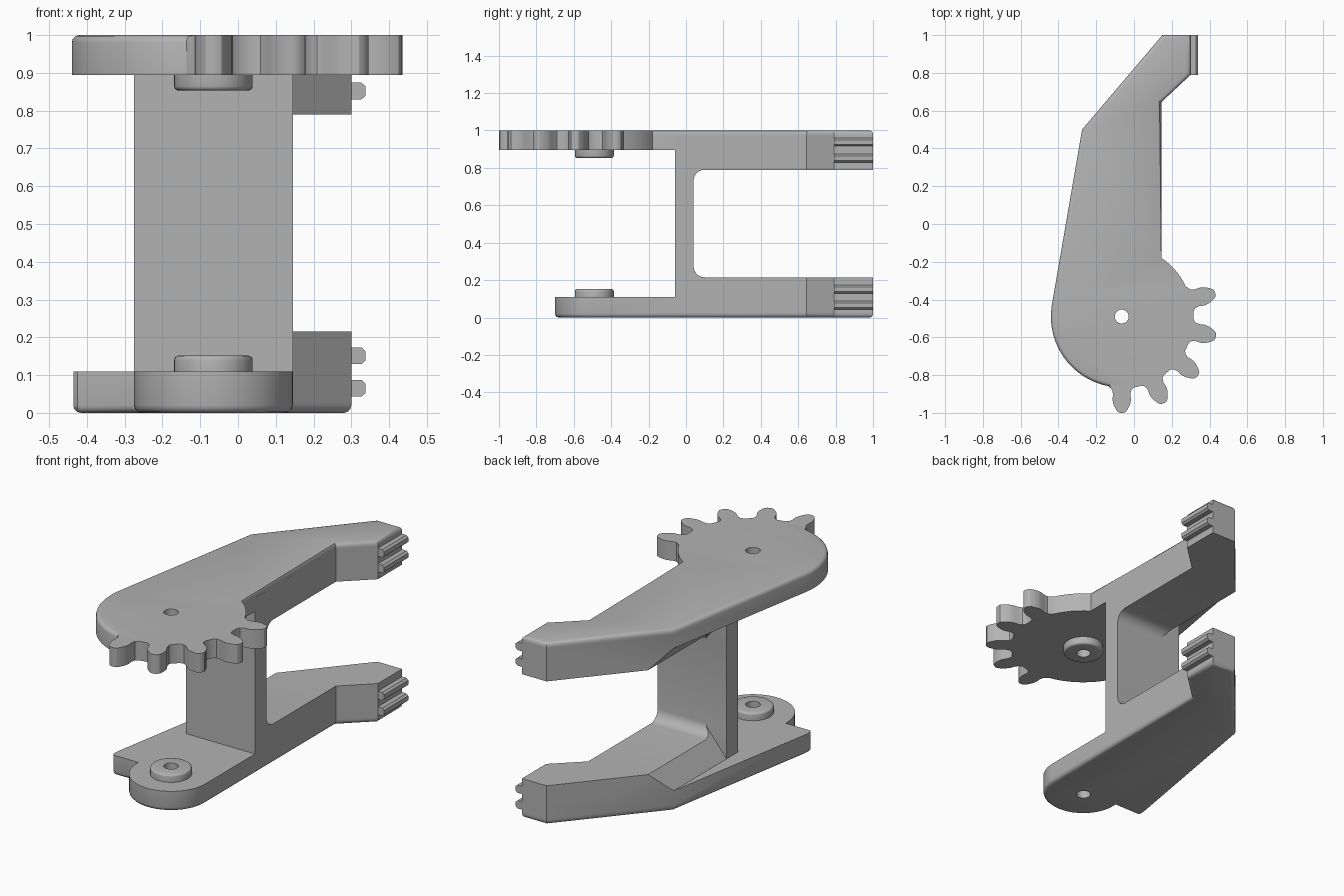
import bpy, bmesh
from math import sin, cos, pi, radians, degrees, atan2, hypot

if "Cube" in bpy.data.objects:
    bpy.data.objects.remove(bpy.data.objects["Cube"], do_unlink=True)

grey = bpy.data.materials.new("plain grey")
grey.use_nodes = True
colour = (0.45, 0.45, 0.45, 1)
grey.diffuse_color = colour
grey.node_tree.nodes["Principled BSDF"].inputs["Base Color"].default_value = colour

CX, CY = -0.065, -0.49      # pivot axis
RG, RB = 0.375, 0.21        # gear root radius, lower round end radius
PLACE = {"x": lambda u, v, t: (t, u, v),
         "y": lambda u, v, t: (u, t, v),
         "z": lambda u, v, t: (u, v, t)}


def prism(name, outline, axis, lo, hi, soft=None, size=0.02):
    """Extrude an outline along an axis; soft picks the edges to round."""
    bm = bmesh.new()
    verts = [bm.verts.new(PLACE[axis](u, v, lo)) for u, v in outline]
    face = bm.faces.new(verts)
    top = bmesh.ops.extrude_face_region(bm, geom=[face])["geom"]
    shift = PLACE[axis](0, 0, hi - lo)
    bmesh.ops.translate(bm, vec=shift, verts=[g for g in top if isinstance(g, bmesh.types.BMVert)])
    bmesh.ops.recalc_face_normals(bm, faces=bm.faces)
    if soft:
        edges = [e for e in bm.edges if soft(e)]
        bmesh.ops.bevel(bm, geom=edges, offset=size, segments=3, profile=0.5, affect="EDGES")
    mesh = bpy.data.meshes.new(name)
    bm.to_mesh(mesh)
    bm.free()
    mesh.materials.append(grey)
    obj = bpy.data.objects.new(name, mesh)
    bpy.context.collection.objects.link(obj)
    return obj


def combine(obj, other, operation, keep=False):
    """Apply a boolean and drop the helper object."""
    mod = obj.modifiers.new("combine", "BOOLEAN")
    mod.operation, mod.solver, mod.object = operation, "EXACT", other
    bpy.context.view_layer.objects.active = obj
    bpy.ops.object.modifier_apply(modifier=mod.name)
    if not keep:
        bpy.data.objects.remove(other, do_unlink=True)


def arc(cx, cy, r, start, end, n):
    return [(cx + r * cos(a), cy + r * sin(a))
            for a in (radians(start + (end - start) * i / n) for i in range(n + 1))]


def level(z):
    return lambda e: all(abs(v.co.z - z) < 1e-4 for v in e.verts)


def smooth_top(e):
    """Outer top edges apart from the toothed sector."""
    mid = (e.verts[0].co + e.verts[1].co) / 2
    dx, dy = mid.x - CX, mid.y - CY
    toothed = hypot(dx, dy) < 0.53 and -99 < degrees(atan2(dy, dx)) < 56
    return level(1)(e) and not toothed


# Shared arm outline, from the left side round the tip to the inner side
arm = [(-0.275, 0.5), (0.15, 1), (0.3, 1), (0.3, 0.79), (0.145, 0.645)]

# Upper plate with five gear teeth
half_tooth = [(0.376, 0.064), (0.388, 0.051), (0.41, 0.046), (0.44, 0.049),
              (0.465, 0.044), (0.49, 0.032), (0.505, 0.021), (0.51, 0.008)]
gear = arc(CX, CY, RG, 56, 25, 6)
for k in range(5):
    a = radians(14 - 26 * k)
    for r, w in half_tooth + [(r, -w) for r, w in reversed(half_tooth)]:
        gear.append((CX + r * cos(a) - w * sin(a), CY + r * sin(a) + w * cos(a)))
gear += arc(CX, CY, RG, -101, -189, 20)
body = prism("gripper_body", arm + gear, "z", 0.895, 1, smooth_top)

# Lower plate with a round end and a side step
lower = arm + arc(CX, CY, RB, 0, -180, 28)
lower += [(-0.275, -0.475), (-0.425, -0.475), (-0.436, -0.462), (-0.435, -0.43)]
lower_plate = prism("lower_plate", lower, "z", 0, 0.11, level(0))

# Wall and thick arms: filleted side profile trimmed to the arm outline
side = [(-0.06, 0.03), (1, 0.03), (1, 0.215)]
side += arc(0.1, 0.275, 0.06, -90, -180, 6)
side += arc(0.1, 0.73, 0.06, 180, 90, 6)
side += [(1, 0.79), (1, 0.97), (-0.06, 0.97)]
frame = prism("frame", side, "x", -0.4, 0.4)
trim = arm + [(0.145, -0.2), (-0.275, -0.2)]
combine(frame, prism("trim", trim, "z", -0.1, 1.1), "INTERSECT")
slope = [(-0.275, 0.11), (-0.14, 0.275), (-0.14, 0.73), (-0.275, 0.895),
         (-0.4, 0.895), (-0.4, 0.11)]
combine(frame, prism("slope", slope, "y", 0.0405, 1.2), "DIFFERENCE")
combine(body, frame, "UNION")
combine(body, lower_plate, "UNION")

# Pivot bosses, and one hole through everything
disc = arc(CX, CY, 0.104, 0, 352.5, 47)
lower_boss = prism("lower_boss", disc, "z", 0.105, 0.152, level(0.152), 0.012)
upper_boss = prism("upper_boss", disc, "z", 0.853, 0.9, level(0.853), 0.012)
hole = prism("hole", arc(CX, CY, 0.037, 0, 345, 23), "z", -0.1, 1.1)
for part in (body, lower_boss, upper_boss):
    combine(part, hole, "DIFFERENCE", keep=True)
bpy.data.objects.remove(hole, do_unlink=True)

# Grip ridges on the arm tips
parts = [body, lower_boss, upper_boss]
for arm_name, heights in (("lower", (0.065, 0.151)), ("upper", (0.852, 0.938))):
    for i, z in enumerate(heights):
        half = [(0.295, 0.022), (0.327, 0.022), (0.338, 0.012)]
        ridge = [(x, z + h) for x, h in half] + [(x, z - h) for x, h in reversed(half)]
        parts.append(prism(f"{arm_name}_grip_ridge_{i + 1}", ridge, "y", 0.79, 1))

# Smooth shading with sharp corners
bpy.ops.object.select_all(action="DESELECT")
for part in parts:
    part.select_set(True)
bpy.context.view_layer.objects.active = body
bpy.ops.object.shade_smooth_by_angle(angle=radians(32))
